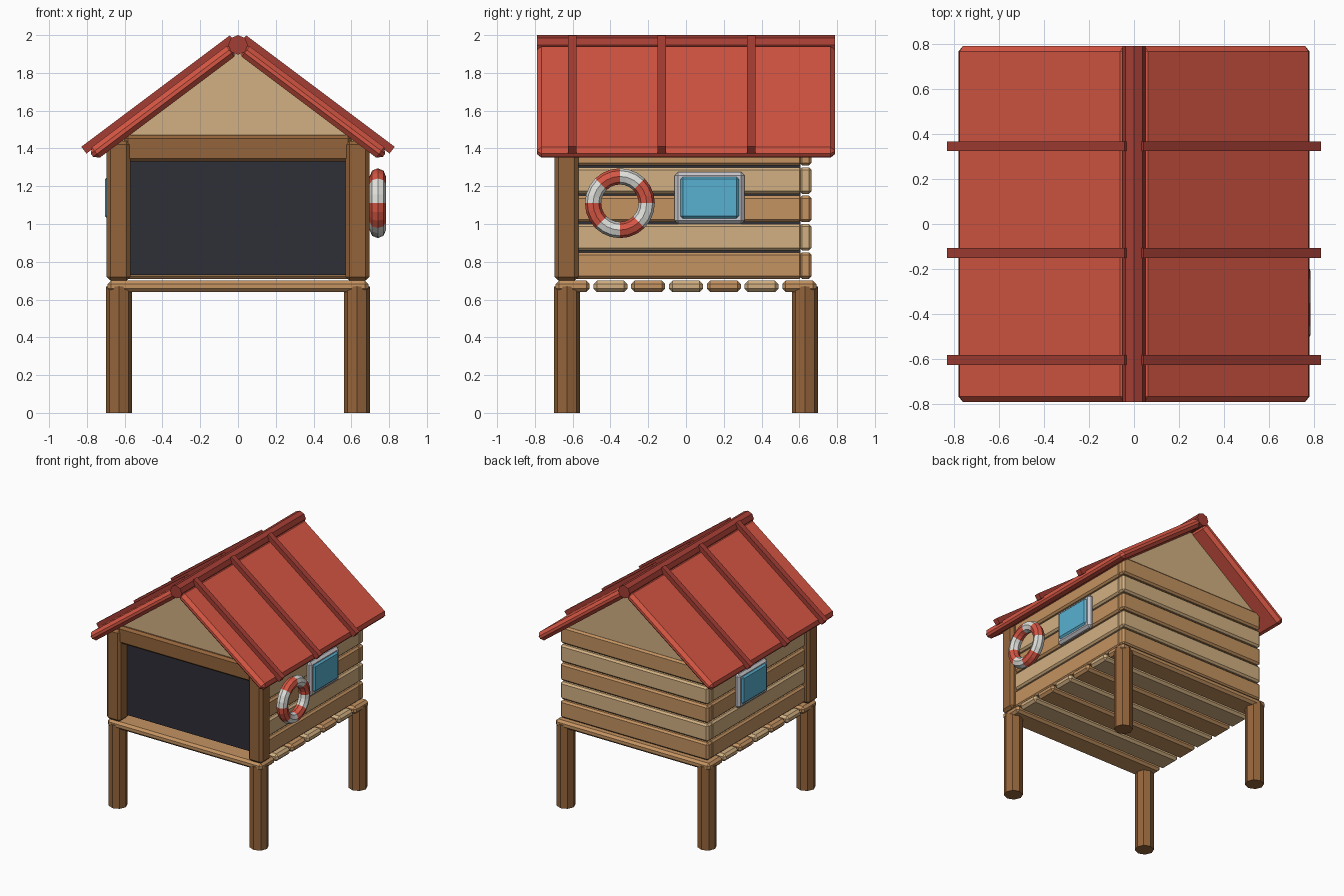
import bpy, bmesh, math
from mathutils import Matrix, Vector

if "Cube" in bpy.data.objects:
    bpy.data.objects.remove(bpy.data.objects["Cube"])


def material(name, rgb):
    lin = [(c / 255 / 12.92) if c / 255 <= 0.04045 else ((c / 255 + 0.055) / 1.055) ** 2.4 for c in rgb]
    m = bpy.data.materials.new(name)
    m.diffuse_color = (*lin, 1)
    m.use_nodes = True
    m.node_tree.nodes["Principled BSDF"].inputs["Base Color"].default_value = m.diffuse_color
    return m


RED = material("roof red", (214, 86, 68))
DARK_RED = material("trim dark red", (164, 62, 52))
LIGHT = material("light wood", (210, 176, 130))
MID = material("mid wood", (196, 147, 97))
BROWN = material("dark brown wood", (148, 101, 59))
DARK = material("dark interior", (46, 46, 55))
GLASS = material("window blue", (88, 176, 208))
GREY = material("frame grey", (200, 200, 206))
WHITE = material("ring white", (224, 224, 220))


def finish(name, bm, mat, bevel=0.0, matrix=None):
    if matrix:
        bm.transform(matrix)
    bmesh.ops.recalc_face_normals(bm, faces=bm.faces)
    me = bpy.data.meshes.new(name)
    bm.to_mesh(me)
    bm.free()
    me.materials.append(mat)
    ob = bpy.data.objects.new(name, me)
    bpy.context.collection.objects.link(ob)
    if bevel:
        mod = ob.modifiers.new("bevel", 'BEVEL')
        mod.width, mod.segments, mod.limit_method = bevel, 1, 'ANGLE'
    return ob


def box(name, lo, hi, mat, bevel=0.0, matrix=None):
    bm = bmesh.new()
    lo, hi = Vector(lo), Vector(hi)
    bmesh.ops.create_cube(bm, size=1, matrix=Matrix.Translation((lo + hi) / 2) @ Matrix.Diagonal((*(hi - lo), 1)))
    return finish(name, bm, mat, bevel, matrix)


def cylinder(name, r, length, mat, matrix):
    bm = bmesh.new()
    bmesh.ops.create_cone(bm, cap_ends=True, segments=8, radius1=r, radius2=r, depth=length)
    return finish(name, bm, mat, 0, matrix)


# Octagonal legs
for sx in (-1, 1):
    for sy in (-1, 1):
        cylinder("leg", 0.07, 0.67, BROWN, Matrix.Translation((sx * 0.63, sy * 0.63, 0.335)))

# Floor boards running left to right
for i in range(7):
    y = -0.6 + 0.2 * i
    box("floor_board", (-0.69, y - 0.09, 0.64), (0.69, y + 0.09, 0.70), (MID, LIGHT)[i % 2], 0.018)

# Wall planks on the sides and back
for i in range(5):
    z, mat = 0.71 + 0.15 * i, (MID, LIGHT)[i % 2]
    for s in (-1, 1):
        x0, x1 = sorted((s * 0.60, s * 0.66))
        box("side_plank", (x0, -0.60, z), (x1, 0.615, z + 0.14), mat, 0.014)
    box("back_plank", (-0.66, 0.60, z), (0.66, 0.665, z + 0.14), mat, 0.014)

# Dark interior behind the open front
box("interior", (-0.605, -0.60, 0.73), (0.605, 0.605, 1.40), DARK)

# Front posts and beam
for s in (-1, 1):
    x0, x1 = sorted((s * 0.57, s * 0.695))
    box("front_post", (x0, -0.695, 0.70), (x1, -0.57, 1.44), BROWN, 0.02)
box("front_beam", (-0.60, -0.68, 1.33), (0.60, -0.58, 1.47), BROWN, 0.018)

# Gable triangles
for y in (-0.65, 0.60):
    bm = bmesh.new()
    face = bm.faces.new([bm.verts.new(p) for p in ((-0.65, y, 1.42), (0.65, y, 1.42), (0, y, 1.91))])
    ext = bmesh.ops.extrude_face_region(bm, geom=[face])
    bmesh.ops.translate(bm, vec=(0, 0.05, 0), verts=[v for v in ext["geom"] if isinstance(v, bmesh.types.BMVert)])
    finish("gable", bm, LIGHT)

# Roof slabs and battens, built flat (x down the slope, z outward) and tilted
tilt = Matrix.Rotation(math.atan2(3, 4), 4, 'Y')
for s in (1, -1):
    mat4 = Matrix.Diagonal((s, 1, 1, 1)) @ tilt
    box("roof_slab", (-1.14, -0.79, 1.52), (-0.20, 0.79, 1.59), RED, 0.025, mat4)
    for y in (-0.603, -0.128, 0.345):
        box("roof_batten", (-1.165, y - 0.022, 1.58), (-0.182, y + 0.022, 1.625), DARK_RED, 0, mat4)
cylinder("ridge_pole", 0.052, 1.58, DARK_RED, Matrix.Translation((0, 0, 1.948)) @ Matrix.Rotation(math.pi / 2, 4, 'X'))

# Windows on both sides
for s in (-1, 1):
    x0, x1 = sorted((s * 0.64, s * 0.692))
    box("window_frame", (x0, -0.06, 1.00), (x1, 0.31, 1.275), GREY, 0.018)
    x0, x1 = sorted((s * 0.66, s * 0.705))
    box("window_glass", (x0, -0.03, 1.03), (x1, 0.28, 1.25), GLASS, 0.013)

# Striped life ring on the right wall
bpy.ops.mesh.primitive_torus_add(major_radius=0.142, minor_radius=0.043, major_segments=24, minor_segments=8)
ring = bpy.context.object
ring.name = "life_ring"
ring.data.materials.append(RED)
ring.data.materials.append(WHITE)
for f in ring.data.polygons:
    f.material_index = math.floor(math.atan2(-f.center.x, f.center.y) / (math.pi / 4)) % 2
ring.data.transform(Matrix.Translation((0.74, -0.35, 1.11)) @ Matrix.Rotation(math.pi / 2, 4, 'Y'))
